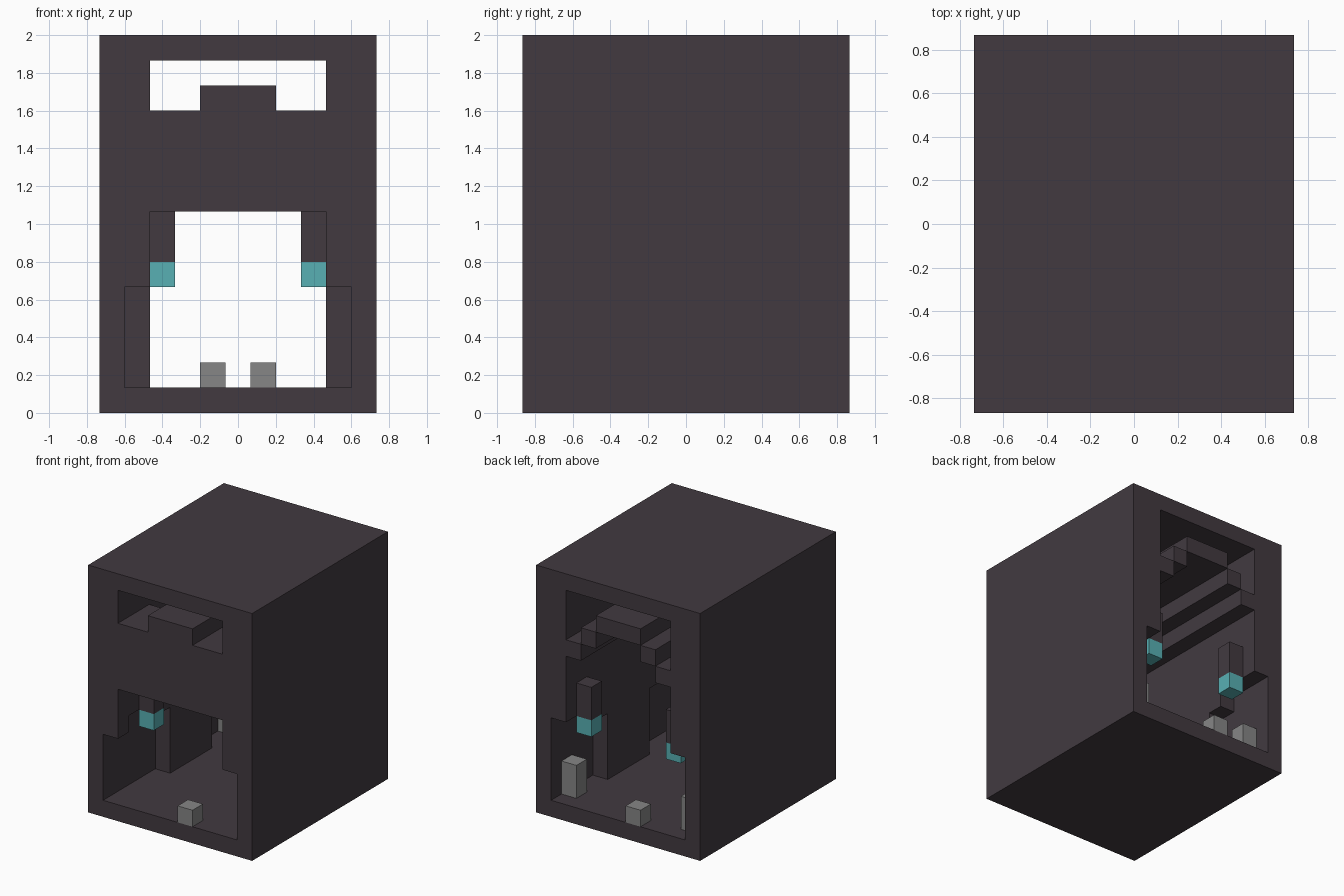
import bpy
import bmesh
from mathutils import Vector

if "Cube" in bpy.data.objects:
    bpy.data.objects.remove(bpy.data.objects["Cube"], do_unlink=True)

# The model sits on a block grid: W wide, D deep, H high
W, D, H = 11, 13, 15
U = 2 / H


def material(name, color):
    mat = bpy.data.materials.new(name)
    mat.use_nodes = True
    mat.diffuse_color = (*color, 1)
    mat.node_tree.nodes["Principled BSDF"].inputs["Base Color"].default_value = (*color, 1)
    return mat


dark = material("dark_stone", (0.054, 0.042, 0.051))
teal = material("teal_lamp", (0.098, 0.434, 0.456))
grey = material("grey_stone", (0.238, 0.238, 0.238))


def grid_point(i, j, k):
    return Vector((i - W / 2, j - D / 2, k)) * U


def prism(name, profile, start, end, mat, axis="y"):
    """Extrude an (x, z) profile along y, or a (y, z) profile along x."""
    bm = bmesh.new()
    place = (lambda a, k, s: grid_point(a, s, k)) if axis == "y" else (lambda a, k, s: grid_point(s, a, k))
    face = bm.faces.new([bm.verts.new(place(a, k, start)) for a, k in profile])
    out = bmesh.ops.extrude_face_region(bm, geom=[face])
    shift = place(0, 0, end) - place(0, 0, start)
    bmesh.ops.translate(bm, vec=shift, verts=[v for v in out["geom"] if isinstance(v, bmesh.types.BMVert)])
    bmesh.ops.recalc_face_normals(bm, faces=bm.faces)
    mesh = bpy.data.meshes.new(name)
    bm.to_mesh(mesh)
    bm.free()
    mesh.materials.append(mat)
    obj = bpy.data.objects.new(name, mesh)
    bpy.context.scene.collection.objects.link(obj)
    return obj


def rect(a0, a1, k0, k1):
    return [(a0, k0), (a1, k0), (a1, k1), (a0, k1)]


def block(name, i, j, k0, k1, mat):
    return prism(name, rect(i, i + 1, k0, k1), j, j + 1, mat)


def symmetric(half):
    """Complete a left half profile across the middle of the width."""
    return half + [(W - a, k) for a, k in reversed(half)]


# Outer shell
shell = prism("shell", rect(0, W, 0, H), 0, D, dark)

# Hollows: vaulted hall, loft above the vault, front doorway and window
vault = symmetric([(2, 1), (2, 10), (3, 10), (3, 11), (4, 11), (4, 12)])
loft = symmetric([(2, 14), (2, 11), (3, 11), (3, 12), (4, 12), (4, 13)])
window = symmetric([(2, 14), (2, 12), (4, 12), (4, 13)])
cutters = [
    prism("hall_cutter", vault, 3, D + 1, dark),
    prism("loft_cutter", loft, 3, D + 1, dark),
    prism("door_cutter", rect(2, 9, 1, 8), -1, 4, dark),
    prism("window_cutter", window, -1, 4, dark),
]

# Side alcoves at the front and back, between them the wall piers
front_alcove = [(-1, 1), (5, 1), (5, 5), (4, 5), (4, 6), (1, 6), (1, 5), (-1, 5)]
back_alcove = [(9, 1), (14, 1), (14, 6), (10, 6), (10, 5), (9, 5)]
for profile in (front_alcove, back_alcove):
    for start, end in ((1, 3), (W - 3, W - 1)):
        cutters.append(prism("alcove_cutter", profile, start, end, dark, "x"))

for cutter in cutters:
    cutter.hide_render = True
    mod = shell.modifiers.new(cutter.name, "BOOLEAN")
    mod.operation = "DIFFERENCE"
    mod.solver = "EXACT"
    mod.object = cutter

# Bake the cuts and discard the cutters
graph = bpy.context.evaluated_depsgraph_get()
baked = bpy.data.meshes.new_from_object(shell.evaluated_get(graph))
shell.modifiers.clear()
shell.data = baked
for cutter in cutters:
    bpy.data.objects.remove(cutter, do_unlink=True)

# Wall lamps on both sides, front and back
for side, i in (("right", 2), ("left", 8)):
    for end, j in (("front", 2), ("back", 11)):
        block(f"{end}_{side}_lamp_bracket", i, j, 6, 8, dark)
        block(f"{end}_{side}_lamp", i, j, 5, 6, teal)

# Grey posts in the back alcoves and low stones at the thresholds
block("right_post", 1, 11, 1, 3, grey)
block("left_post", 9, 11, 1, 3, grey)
block("front_stone", 6, 0, 1, 2, grey)
block("back_stone", 4, 12, 1, 2, grey)
